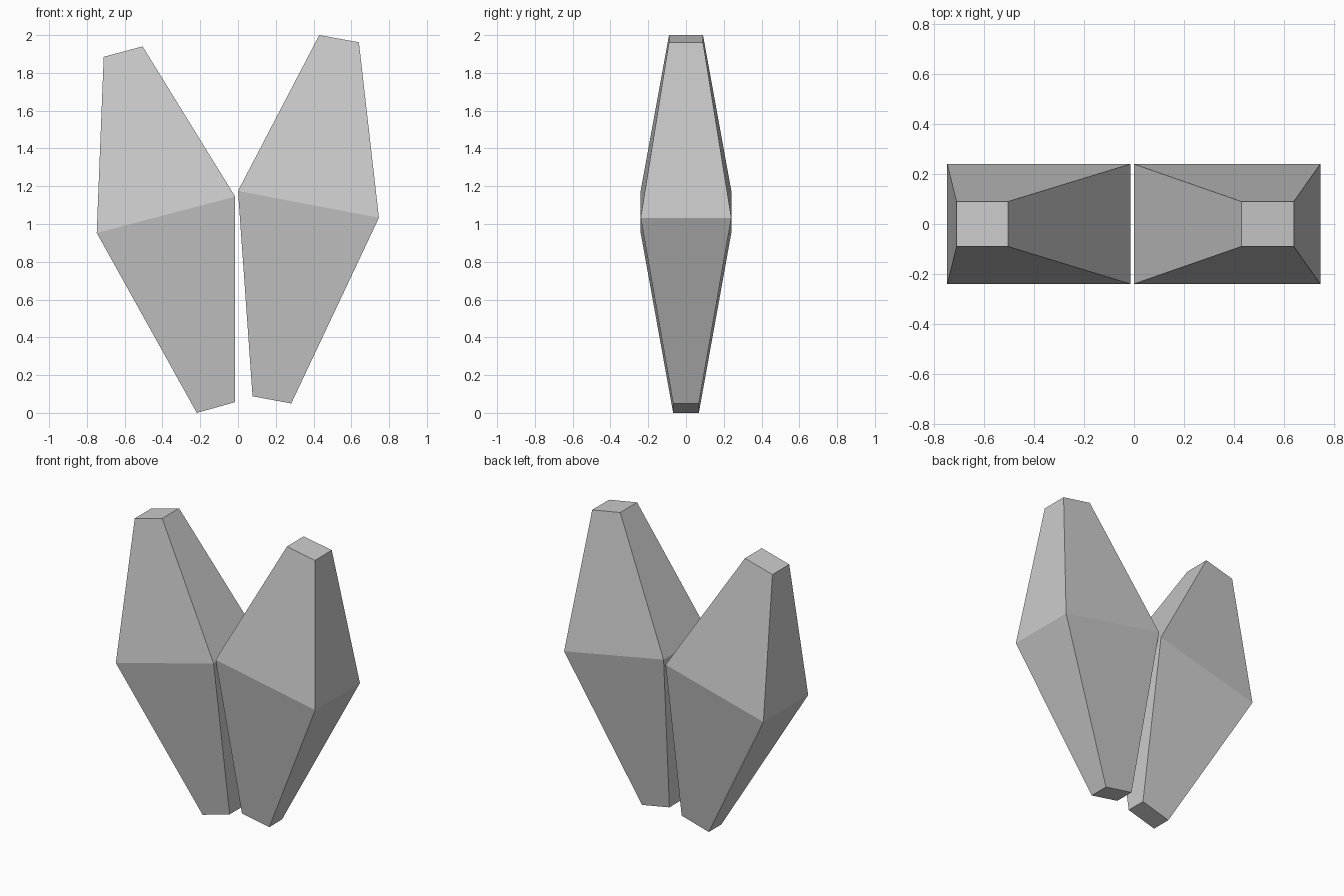
import bpy, bmesh

if "Cube" in bpy.data.objects:
    bpy.data.objects.remove(bpy.data.objects["Cube"])


def lobe(name, sections):
    """Loft rectangular sections: (left x, left z, right x, right z, half depth)."""
    bm = bmesh.new()
    rings = []
    for x0, z0, x1, z1, d in sections:
        corners = ((x0, -d, z0), (x1, -d, z1), (x1, d, z1), (x0, d, z0))
        rings.append([bm.verts.new(c) for c in corners])
    for a, b in zip(rings, rings[1:]):
        for i in range(4):
            j = (i + 1) % 4
            bm.faces.new((a[i], a[j], b[j], b[i]))
    bm.faces.new(rings[0][::-1])
    bm.faces.new(rings[-1])
    bmesh.ops.recalc_face_normals(bm, faces=bm.faces)
    mesh = bpy.data.meshes.new(name)
    bm.to_mesh(mesh)
    bm.free()
    bpy.context.collection.objects.link(bpy.data.objects.new(name, mesh))


# Left lobe, tilted outward: bottom, widest and top sections
lobe("left_lobe", [
    (-0.218, 0.0, -0.015, 0.057, 0.068),
    (-0.748, 0.953, -0.015, 1.145, 0.24),
    (-0.711, 1.885, -0.505, 1.94, 0.09),
])

# Right lobe, slightly higher and tilted the other way
lobe("right_lobe", [
    (0.077, 0.088, 0.282, 0.05, 0.068),
    (0.0, 1.175, 0.746, 1.033, 0.24),
    (0.43, 2.0, 0.64, 1.962, 0.09),
])
